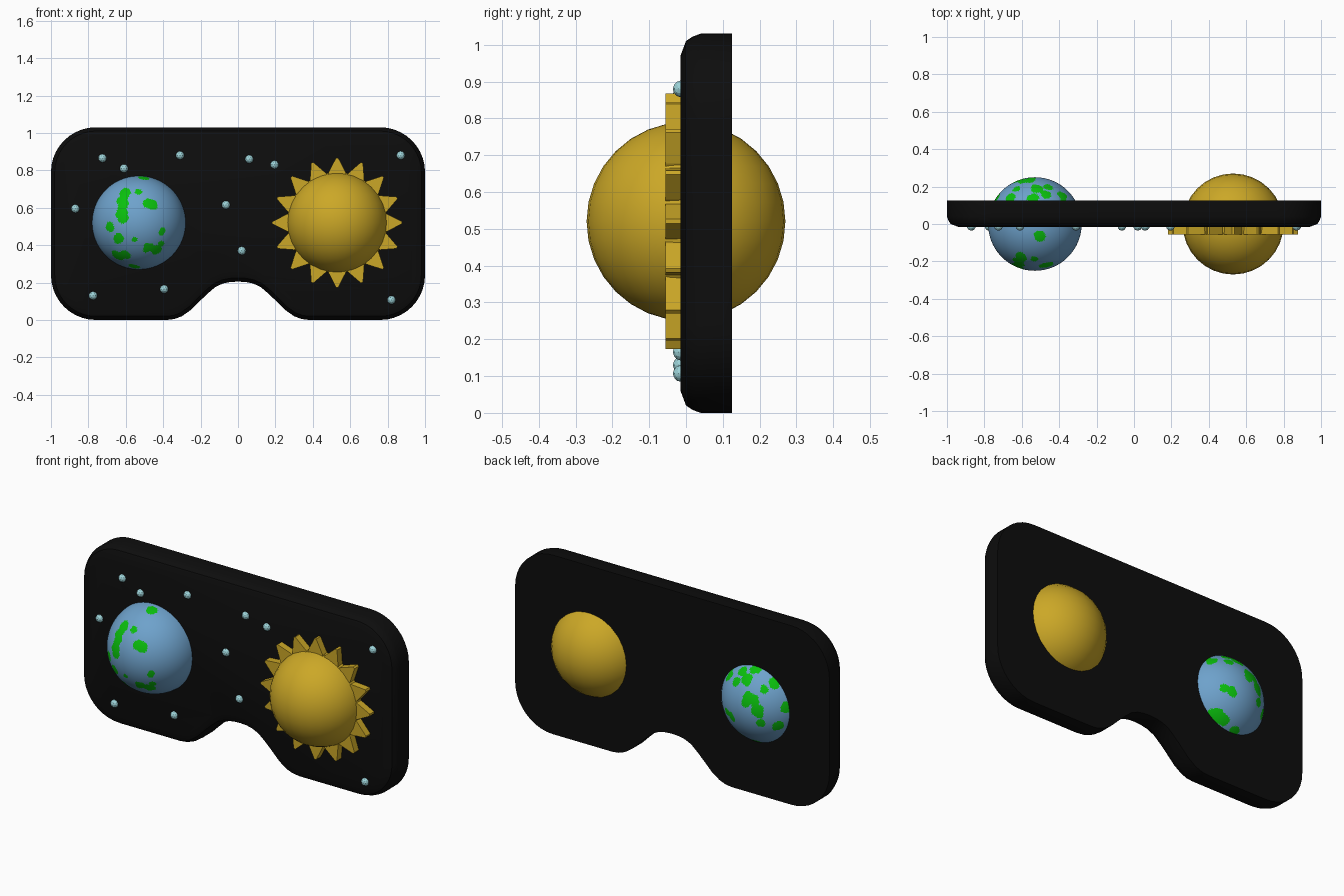
import bpy, bmesh, math
from mathutils import Vector, Matrix

if "Cube" in bpy.data.objects:
    bpy.data.objects.remove(bpy.data.objects["Cube"])


def material(name, rgb):
    m = bpy.data.materials.new(name)
    m.diffuse_color = (*rgb, 1)
    m.use_nodes = True
    m.node_tree.nodes["Principled BSDF"].inputs["Base Color"].default_value = m.diffuse_color
    return m


BLACK = material("black", (0.004, 0.004, 0.004))
GOLD = material("gold", (0.60, 0.39, 0.02))
BLUE = material("sea blue", (0.155, 0.36, 0.60))
GREEN = material("land green", (0.003, 0.53, 0.004))
CYAN = material("pale cyan", (0.34, 0.66, 0.70))


def finish(bm, name, mats, smooth=None):
    bmesh.ops.recalc_face_normals(bm, faces=bm.faces)
    me = bpy.data.meshes.new(name)
    bm.to_mesh(me)
    bm.free()
    for m in mats:
        me.materials.append(m)
    ob = bpy.data.objects.new(name, me)
    bpy.context.collection.objects.link(ob)
    if smooth:
        bpy.ops.object.select_all(action='DESELECT')
        ob.select_set(True)
        bpy.context.view_layer.objects.active = ob
        bpy.ops.object.shade_smooth_by_angle(angle=math.radians(smooth))
    return ob


# Mask plate: half outline from nose bridge to top centre, then mirrored
def arc(cx, cz, r, a0, a1, n=10):
    return [(cx + r * math.cos(math.radians(a0 + (a1 - a0) * i / n)),
             cz + r * math.sin(math.radians(a0 + (a1 - a0) * i / n))) for i in range(n + 1)]


half = [(0.04, 0.203), (0.08, 0.195), (0.12, 0.177), (0.16, 0.143), (0.20, 0.105),
        (0.25, 0.055), (0.30, 0.02), (0.34, 0.005), (0.38, 0.0)]
half += arc(0.76, 0.24, 0.24, -90, 0) + arc(0.76, 0.79, 0.24, 0, 90)
outline = [Vector((0, 0.205))] + [Vector(p) for p in half] + [Vector((0, 1.03))]
outline += [Vector((-x, z)) for x, z in reversed(half)]


def inset(pts, d):
    out = []
    for i, p in enumerate(pts):
        t = (pts[(i + 1) % len(pts)] - p).normalized() + (p - pts[i - 1]).normalized()
        t.normalize()
        out.append(p + Vector((-t.y, t.x)) * d)
    return out


bm = bmesh.new()
rings = []
for y, d in [(-0.015, 0.06), (0.0, 0.02), (0.018, 0.008), (0.04, 0.0), (0.125, 0.0)]:
    rings.append([bm.verts.new((p.x, y, p.y)) for p in inset(outline, d)])
n = len(outline)
for a, b in zip(rings, rings[1:]):
    for i in range(n):
        bm.faces.new((a[i], a[(i + 1) % n], b[(i + 1) % n], b[i]))
bm.faces.new(rings[0])
bm.faces.new(rings[-1])
finish(bm, "mask_plate", [BLACK], 35)

# Planet: land patches as discs of directions, placed in several view bases
R = 0.25
CENTRE = Vector((-0.53, 0, 0.52))


def spots(forward, entries):
    f = Vector(forward).normalized()
    right = f.cross(Vector((0, 0, 1) if abs(f.z) < 0.9 else (0, 1, 0))).normalized()
    if abs(f.z) > 0.9:
        right = Vector((1, 0, 0))
    up = right.cross(f)
    res = []
    for u, v, r in entries:
        w = math.sqrt(max(0.0, 1 - u * u - v * v))
        res.append(((right * u + up * v - f * w).normalized(), r))
    return res


land = spots((0, 1, 0), [
    (-.30, .64, .13), (-.36, .50, .12), (-.33, .38, .12), (-.36, .22, .14), (-.33, .10, .12),
    (-.02, .66, .08), (.18, .40, .10), (.26, .40, .13), (-.62, -.10, .11), (-.10, -.36, .06),
    (.50, -.20, .08), (-.44, -.34, .12), (.20, -.54, .12), (.36, -.58, .13), (.46, -.46, .08),
    (-.46, -.70, .15), (-.30, -.70, .13), (-.10, -.94, .12)])
land += spots((0, 0, -1), [
    (.12, -.26, .13), (.04, .76, .14), (-.12, .94, .15), (.60, .60, .12), (0, .58, .10)])
land += spots((.5, -.72, -.47), [
    (-.56, .46, .12), (-.68, .26, .11), (-.24, .50, .09), (.10, .20, .12), (-.10, .08, .09),
    (-.32, -.16, .13), (-.48, -.22, .10), (-.24, -.38, .15), (.34, -.30, .12), (.18, -.68, .12)])
land += spots((-.5, -.72, .47), [
    (-.05, -.28, .18), (.10, -.32, .14), (.26, .24, .11), (.10, .32, .10), (.36, -.54, .12),
    (-.26, .90, .12), (.84, .06, .10)])

bm = bmesh.new()
bmesh.ops.create_icosphere(bm, subdivisions=6, radius=R)
for f in bm.faces:
    d = f.calc_center_median().normalized()
    wob = 1 + 0.18 * math.sin(17 * d.x + 5 * d.z) * math.cos(15 * d.z - 9 * d.y)
    if any((d - c).length < r * wob for c, r in land):
        f.material_index = 1
bmesh.ops.translate(bm, verts=bm.verts, vec=CENTRE)
finish(bm, "planet_lens", [BLUE, GREEN], 40)

# Sun lens
SUN = Vector((0.53, 0, 0.52))
bm = bmesh.new()
bmesh.ops.create_uvsphere(bm, u_segments=32, v_segments=16, radius=0.27)
bmesh.ops.translate(bm, verts=bm.verts, vec=SUN)
finish(bm, "sun_lens", [GOLD], 40)

# Sun rays: sixteen triangular prisms
bm = bmesh.new()
tri = [(-0.052, 0.24), (-0.046, 0.268), (-0.006, 0.347), (0.006, 0.347), (0.046, 0.268), (0.052, 0.24)]
for k in range(16):
    rot = Matrix.Rotation(k * math.tau / 16, 3, 'Y')
    front, back = [[bm.verts.new(SUN + rot @ Vector((x, y, z))) for x, z in tri] for y in (-0.055, 0.0)]
    bm.faces.new(front)
    bm.faces.new(back)
    for i in range(len(tri)):
        j = (i + 1) % len(tri)
        bm.faces.new((front[i], front[j], back[j], back[i]))
finish(bm, "sun_rays", [GOLD])

# Stars: small studs on the front
bm = bmesh.new()
for x, z in [(-.725, .865), (-.61, .81), (-.31, .88), (.06, .86), (.195, .83), (.87, .88),
             (-.87, .595), (-.065, .615), (.02, .37), (-.395, .165), (-.775, .13), (.82, .107)]:
    bmesh.ops.create_icosphere(bm, subdivisions=2, radius=0.023,
                               matrix=Matrix.Translation((x, -0.013, z)))
finish(bm, "stars", [CYAN])
